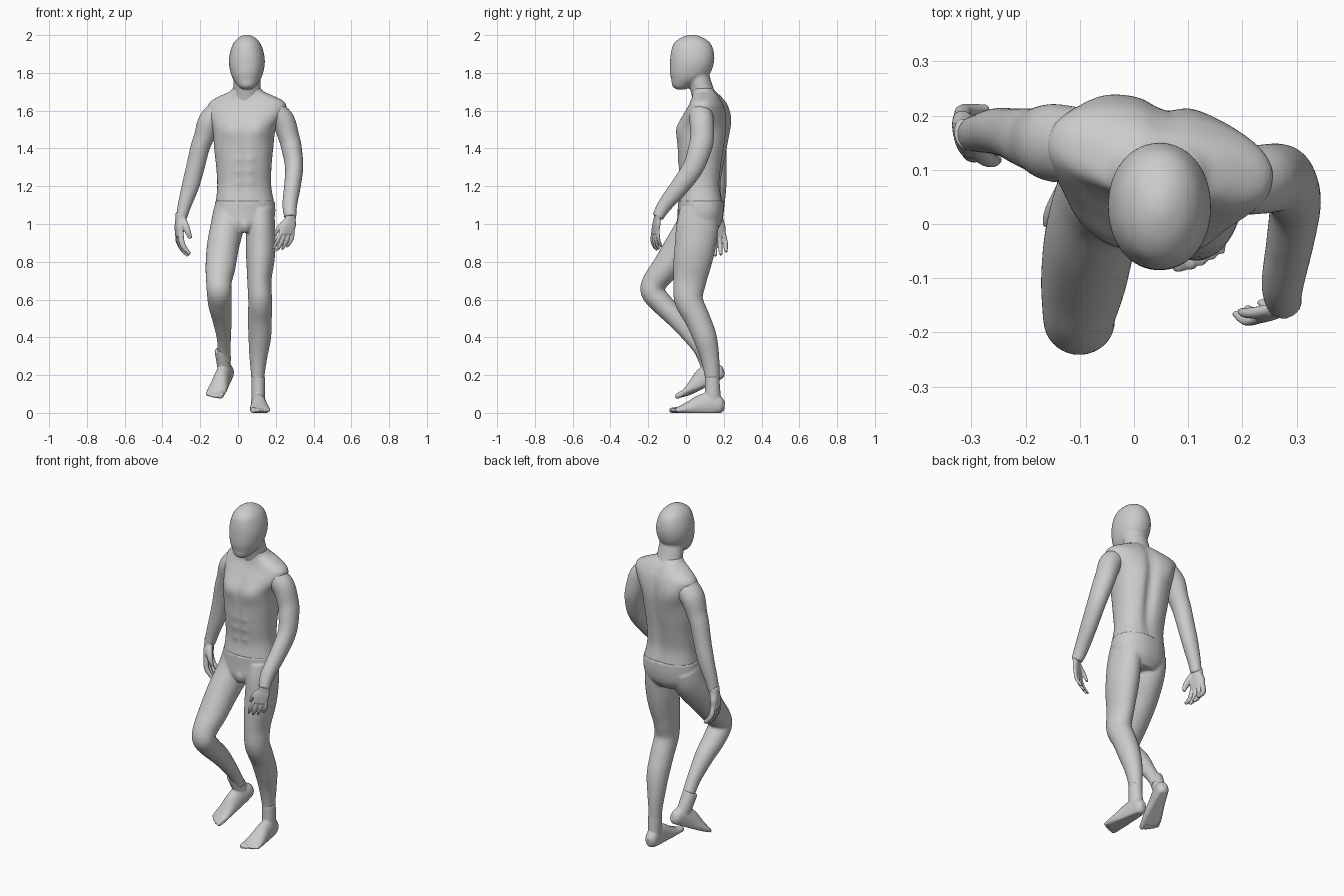
import bpy, bmesh, math
from mathutils import Vector, Matrix


def smooth_path(st, steps=5):
    """Catmull-Rom resampling of station tuples."""
    out, n = [], len(st)
    for i in range(n - 1):
        p0, p1, p2, p3 = st[max(i - 1, 0)], st[i], st[i + 1], st[min(i + 2, n - 1)]
        for k in range(steps):
            t = k / steps
            out.append([0.5 * (2 * b + (c - a) * t + (2 * a - 5 * b + 4 * c - d) * t * t
                               + (3 * b - a - 3 * c + d) * t ** 3)
                        for a, b, c, d in zip(p0, p1, p2, p3)])
    out.append(list(st[-1]))
    return out


def tube(bm, st, flat=False, power=2.0, segs=32):
    """Loft through stations (x, y, z, half width, half depth[, yaw degrees])."""
    st = smooth_path(st)
    rings = []
    for i, s in enumerate(st):
        c = Vector(s[:3])
        if flat:
            yaw = math.radians(s[5])
            w, d = Vector((math.cos(yaw), math.sin(yaw), 0)), Vector((-math.sin(yaw), math.cos(yaw), 0))
        else:
            t = (Vector(st[min(i + 1, len(st) - 1)][:3]) - Vector(st[max(i - 1, 0)][:3])).normalized()
            w = Vector((1, 0, 0))
            w = (w - t * w.dot(t)).normalized()
            d = t.cross(w)
        ring = []
        for k in range(segs):
            a = 2 * math.pi * k / segs
            ca, sa = math.cos(a), math.sin(a)
            u = math.copysign(abs(ca) ** (2 / power), ca) * s[3]
            v = math.copysign(abs(sa) ** (2 / power), sa) * s[4]
            ring.append(bm.verts.new(c + w * u + d * v))
        rings.append(ring)
    for r0, r1 in zip(rings, rings[1:]):
        for k in range(segs):
            j = (k + 1) % segs
            bm.faces.new((r0[k], r0[j], r1[j], r1[k]))
    bm.faces.new(rings[0])
    bm.faces.new(rings[-1])


def part(name, tubes, voxel=0.006, post=None, matrix=None, smooth=6):
    """Blend several tubes into one smooth skin."""
    bm = bmesh.new()
    for t in tubes:
        tube(bm, **t)
    if post:
        for v in bm.verts:
            post(v.co)
    if matrix:
        bm.transform(matrix)
    bmesh.ops.recalc_face_normals(bm, faces=bm.faces)
    me = bpy.data.meshes.new(name)
    bm.to_mesh(me)
    bm.free()
    ob = bpy.data.objects.new(name, me)
    bpy.context.collection.objects.link(ob)
    r = ob.modifiers.new("skin", 'REMESH')
    r.mode, r.voxel_size, r.use_smooth_shade = 'VOXEL', voxel, True
    s = ob.modifiers.new("soften", 'SMOOTH')
    s.factor, s.iterations = 0.5, smooth
    return ob


def frame(origin, x, y, z):
    m = Matrix((x, y, z)).transposed().to_4x4()
    m.translation = origin
    return m


# head and neck
X = 0.047
part("head", [
    dict(flat=True, power=2.1, st=[
        (X, -.025, 1.712, .025, .025, 0), (X, -.022, 1.73, .046, .05, 0),
        (X, .008, 1.765, .072, .086, 0), (X, .022, 1.8, .086, .107, 0),
        (X, .031, 1.85, .095, .116, 0), (X, .034, 1.9, .091, .115, 0),
        (X, .033, 1.95, .075, .101, 0), (X, .032, 1.98, .052, .07, 0),
        (X, .031, 1.996, .027, .035, 0), (X, .03, 2.002, .01, .012, 0)]),
    dict(st=[(.046, .1, 1.66, .078, .064), (X, .082, 1.72, .073, .06), (X, .055, 1.81, .07, .06)])])


# torso with chest, belly and spine relief
def relief(c):
    def g(v, s):
        return math.exp(-(v / s) ** 2)
    if c.y > 0.12:
        c.y -= 0.022 * g(c.x - .057, .03) * g(c.z - 1.42, .25)
        c.y += 0.012 * g(c.x + .06, .06) * g(c.z - 1.55, .07)
    elif c.y < 0.06:
        c.y += 0.006 * g(c.x - .035, .014) * g(c.z - 1.4, .2)
        for x in (-.045, .115):
            c.y -= 0.014 * g(c.x - x, .06) * g(c.z - 1.5, .055)
        for z in (1.22, 1.28, 1.34):
            c.y -= 0.005 * g(abs(c.x - .035) - .03, .022) * g(c.z - z, .02)


part("torso", [dict(flat=True, power=2.3, segs=64, st=[
    (.037, .078, 1.112, .155, .117, 5), (.033, .078, 1.2, .143, .106, 2),
    (.031, .08, 1.3, .146, .117, -3), (.03, .086, 1.4, .156, .129, -7),
    (.033, .094, 1.5, .166, .134, -10), (.043, .106, 1.57, .196, .117, -11),
    (.048, .115, 1.62, .211, .096, -11), (.049, .115, 1.65, .195, .082, -11),
    (.047, .108, 1.68, .138, .07, -8), (.047, .098, 1.7, .092, .062, -4),
    (.047, .086, 1.72, .074, .056, 0)])], post=relief)

# hips and both legs
part("hips_and_legs", [
    dict(flat=True, power=2.2, st=[
        (.037, .078, 1.122, .158, .12, 6), (.036, .077, 1.06, .162, .12, 7),
        (.033, .07, 1.0, .15, .115, 7), (.032, .065, .955, .1, .09, 6)]),
    dict(st=[(.036, .0, 1.05, .035, .03), (.036, -.022, 1.0, .036, .03), (.035, -.008, .965, .026, .026)]),
    dict(st=[
        (-.045, .075, 1.07, .085, .1), (-.057, .05, .99, .088, .1), (-.08, -.025, .88, .085, .09),
        (-.093, -.106, .77, .079, .075), (-.101, -.164, .695, .068, .066),
        (-.1, -.177, .64, .065, .062), (-.096, -.124, .575, .062, .058),
        (-.085, -.05, .5, .052, .053), (-.075, .03, .4, .038, .041), (-.073, .082, .325, .034, .034),
        (-.066, .112, .27, .031, .032)]),
    dict(st=[
        (.112, .072, 1.07, .08, .105), (.12, .06, .98, .077, .112), (.12, .048, .88, .079, .108),
        (.118, .035, .8, .074, .102), (.113, .02, .7, .064, .088), (.117, .014, .6, .063, .076),
        (.116, .06, .5, .063, .067), (.115, .1, .4, .06, .063), (.108, .125, .3, .048, .051),
        (.105, .138, .2, .036, .04), (.104, .14, .13, .032, .037)])])

# arms
part("right_arm", [dict(st=[
    (-.105, .145, 1.585, .068, .07), (-.15, .15, 1.54, .063, .072), (-.18, .155, 1.46, .054, .06),
    (-.202, .16, 1.4, .051, .054), (-.226, .167, 1.3, .049, .047), (-.252, .171, 1.2, .046, .043),
    (-.283, .168, 1.1, .036, .036), (-.3, .165, 1.03, .029, .032)])])
part("left_arm", [dict(st=[
    (.195, .078, 1.585, .066, .062), (.24, .083, 1.545, .062, .064), (.269, .085, 1.46, .056, .063),
    (.284, .074, 1.4, .054, .062), (.297, .038, 1.3, .048, .056), (.288, -.032, 1.2, .044, .05),
    (.274, -.112, 1.1, .039, .039), (.277, -.15, 1.035, .032, .03)])])


# hands: local axes are thumb side, fingertips, palm normal
def hand(name, matrix):
    tubes = [dict(power=2.4, st=[(0, -.015, 0, .03, .026), (0, .02, 0, .034, .022),
                                 (0, .06, 0, .045, .02), (0, .11, .003, .044, .015)])]
    for u, l, spread in ((.034, .95, .008), (.011, 1.05, .003), (-.012, 1.0, -.003), (-.034, .85, -.01)):
        tubes.append(dict(segs=12, st=[
            (u, .09, .002, .012, .013), (u + spread, .1 + .045 * l, .011, .0125, .0125),
            (u + spread, .1 + .082 * l, .03, .0115, .0115), (u + spread, .1 + .108 * l, .052, .008, .008)]))
    tubes.append(dict(segs=12, st=[(.018, .02, .006, .016, .016), (.042, .055, .018, .016, .016),
                                   (.053, .09, .032, .013, .013), (.052, .122, .045, .008, .008)]))
    part(name, tubes, voxel=0.0035, matrix=matrix, smooth=4)


hand("right_hand", frame((-.302, .165, 1.045), (.2, -.97, 0), (-.12, .0, -1), (1.2, .1, 0)))
hand("left_hand", frame((.28, -.15, 1.04), (-.83, -.38, 0), (-.2, -.14, -.84), (-.35, .6, 0)))


# feet: local axes are lateral, forward from heel, up from sole
def foot(name, side, origin, forward):
    f = Vector(forward).normalized()
    lat = f.cross(Vector((0, 0, 1))).normalized()
    tubes = [
        dict(st=[(0, -.002, .035, .016, .024), (0, .02, .038, .034, .045), (0, .06, .045, .038, .062),
                 (0, .12, .038, .042, .06), (0, .18, .025, .05, .04), (0, .23, .017, .054, .022),
                 (0, .25, .015, .049, .015)]),
        dict(st=[(0, .06, .035, .033, .045), (0, .061, .1, .036, .042), (0, .064, .19, .036, .038)])]
    for x, tip, r in ((.037, .288, .016), (.014, .286, .012), (-.006, .279, .0115),
                      (-.025, .27, .011), (-.042, .26, .011)):
        x *= side
        tubes.append(dict(segs=12, st=[(x * .95, .22, .016, r, r), (x, tip - .018, .014, r, r),
                                       (x, tip, .012, r * .6, r * .6)]))

    def sole(c):
        c.z = max(c.z, 0)
    part(name, tubes, voxel=0.0045, post=sole, matrix=frame(origin, lat, f, lat.cross(f)), smooth=4)


foot("left_foot", 1, (.103, .202, 0), (.06, -1, 0))
foot("right_foot", -1, (-.042, .209, .192), (-.085, -.235, -.116))
